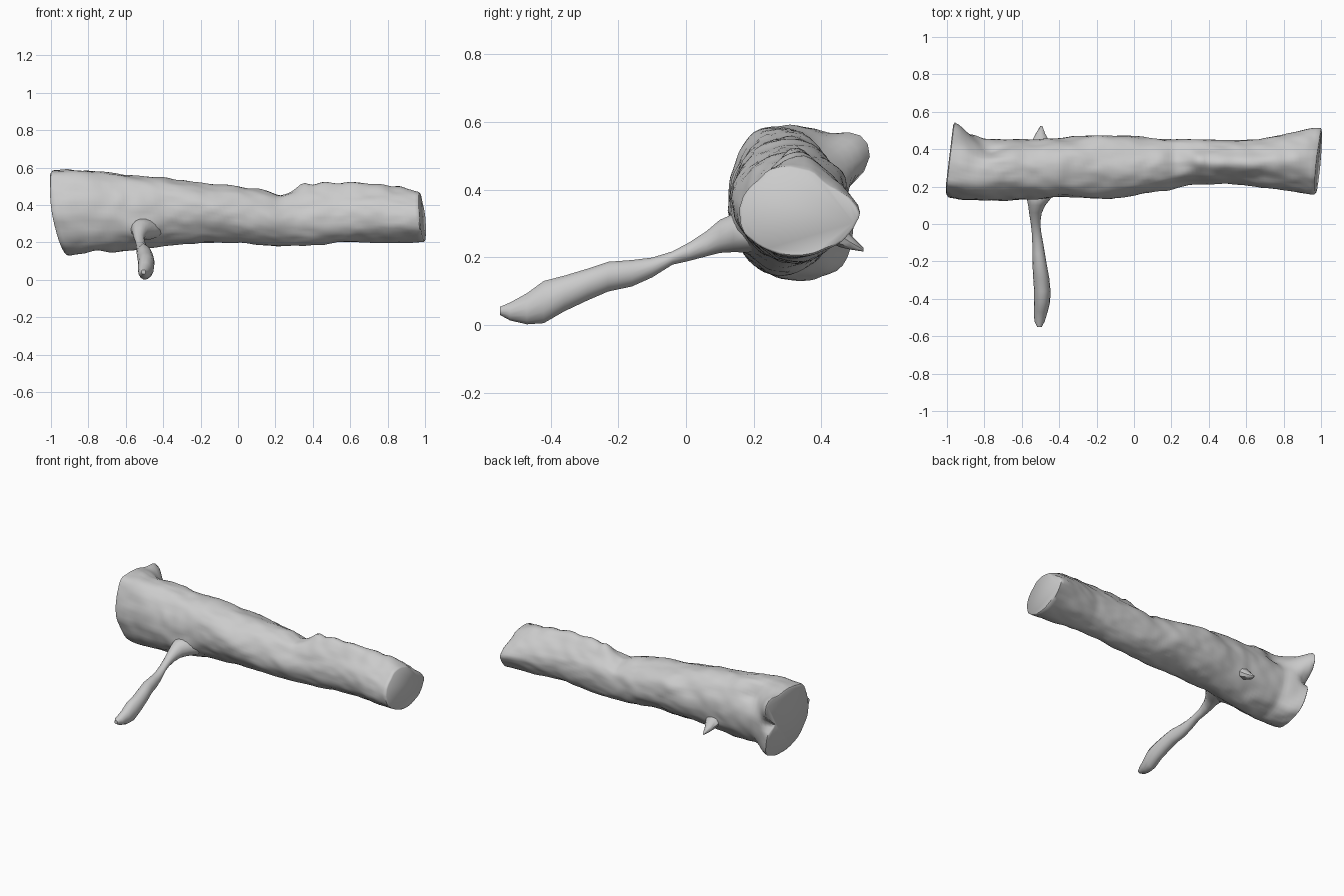
import bpy, bmesh, math
from mathutils import Vector, noise

cube = bpy.data.objects.get("Cube")
if cube:
    bpy.data.objects.remove(cube, do_unlink=True)

bark = bpy.data.materials.new("grey_bark")
bark.use_nodes = True
bark.diffuse_color = (0.6, 0.6, 0.6, 1)
bark.node_tree.nodes["Principled BSDF"].inputs["Base Color"].default_value = (0.6, 0.6, 0.6, 1)


def loft(name, rings, angle):
    """Skin closed rings of equal length and cap both ends."""
    bm = bmesh.new()
    loops = [[bm.verts.new(p) for p in ring] for ring in rings]
    n = len(loops[0])
    for a, b in zip(loops, loops[1:]):
        for i in range(n):
            bm.faces.new((a[i], a[(i + 1) % n], b[(i + 1) % n], b[i]))
    bm.faces.new(loops[0])
    bm.faces.new(loops[-1])
    bmesh.ops.recalc_face_normals(bm, faces=bm.faces)
    mesh = bpy.data.meshes.new(name)
    bm.to_mesh(mesh)
    bm.free()
    mesh.materials.append(bark)
    obj = bpy.data.objects.new(name, mesh)
    bpy.context.collection.objects.link(obj)
    bpy.ops.object.select_all(action='DESELECT')
    obj.select_set(True)
    bpy.context.view_layer.objects.active = obj
    bpy.ops.object.shade_smooth_by_angle(angle=math.radians(angle))


def sample(table, x):
    for a, b in zip(table, table[1:]):
        if x <= b[0]:
            t = max(0, (x - a[0]) / (b[0] - a[0]))
            return [p + (q - p) * t for p, q in zip(a, b)][1:]
    return table[-1][1:]


# Trunk limits: position, front, back, bottom, top
TRUNK = [(-.96, .145, .50, .13, .59), (-.88, .13, .48, .13, .592),
         (-.8, .125, .45, .145, .585), (-.6, .13, .455, .155, .565),
         (-.4, .14, .46, .18, .55), (-.2, .135, .475, .20, .52),
         (0, .15, .465, .20, .50), (.15, .18, .455, .185, .475),
         (.22, .19, .455, .18, .455), (.3, .205, .455, .18, .475),
         (.5, .215, .45, .195, .475), (.65, .20, .45, .205, .475),
         (.8, .18, .475, .20, .475), (.93, .165, .495, .20, .475),
         (.98, .16, .495, .20, .465)]

# Local swellings and hollows: position, angle, length, spread, amount
BUMPS = [(-.97, 31, .08, 19, .46), (-.97, 6, .06, 10, -.36),
         (-.77, 42, .07, 20, -.2), (-.95, -42, .12, 20, .1),
         (-.9, 128, .2, 18, .08), (-.63, 160, .03, 9, .07),
         (-.15, 35, .12, 20, .08), (.35, 88, .04, 20, .22),
         (.45, 92, .09, 22, .33), (.62, 92, .1, 22, .32),
         (.77, 90, .07, 22, .24), (.87, 85, .05, 20, .16),
         (.22, 70, .05, 25, -.08), (.95, 0, .14, 16, .14),
         (1, 50, .06, 22, -.2), (1, 112, .08, 18, .08),
         (.3, 150, .15, 22, -.08), (-.3, 215, .15, 18, -.07),
         (-.52, 212, .06, 16, .13)]


def trunk_point(x, deg):
    front, back, low, high = sample(TRUNK, x)
    k = 1.0
    for bx, ba, sx, sa, amount in BUMPS:
        d = (deg - ba + 180) % 360 - 180
        k += amount * math.exp(-((x - bx) / sx) ** 2 - (d / sa) ** 2)
    c, s = math.cos(math.radians(deg)), math.sin(math.radians(deg))
    k += 0.06 * noise.noise(Vector((x * 6, c * 1.6, s * 1.6)))
    k += 0.035 * noise.noise(Vector((x * 14, c * 4, s * 4)))
    y, z = (back - front) / 2 * c * k, (high - low) / 2 * s * k
    # Slanted saw cuts at the two ends, the thick one slightly bowed
    left = max(0, min(1, (-.75 - x) / .2))
    right = max(0, min(1, (x - .8) / .18))
    x += left * (.12 * y - .16 * z + .35 * z * z - .014)
    x += right * (.09 * y - .09 * z)
    return Vector((x, (front + back) / 2 + y, (low + high) / 2 + z))


STEPS, SIDES = 90, 56
rings = [[trunk_point(-.955 + 1.935 * i / STEPS, 360 * j / SIDES) for j in range(SIDES)]
         for i in range(STEPS + 1)]


def end_rim(ring, dx):
    """A slightly smaller ring that softens the cut edge."""
    mid = sum(ring, Vector()) / len(ring)
    return [mid + (p - mid) * .96 + Vector((dx, 0, 0)) for p in ring]


rings = [end_rim(rings[0], -.006)] + rings + [end_rim(rings[-1], .006)]
loft("log_trunk", rings, 50)


def limb(name, path, sides, angle):
    """Loft along y from x, y, z, half width and half height."""
    limb_rings = []
    for x, y, z, w, h in path:
        ring = []
        for j in range(sides):
            a = math.tau * j / sides
            ring.append((x + w * math.cos(a), y, z + h * math.sin(a)))
        limb_rings.append(ring)
    loft(name, limb_rings, angle)


# Long side branch reaching forward and down to the ground
limb("side_branch", [
    (-.505, -.55, .042, .012, .012), (-.505, -.52, .04, .028, .027),
    (-.498, -.47, .048, .036, .047), (-.492, -.42, .068, .043, .064),
    (-.49, -.36, .093, .044, .054), (-.496, -.29, .12, .043, .048),
    (-.503, -.23, .143, .039, .045), (-.51, -.16, .153, .034, .04),
    (-.515, -.1, .17, .029, .03), (-.522, -.04, .198, .025, .02),
    (-.527, .01, .217, .026, .028), (-.527, .06, .24, .034, .038),
    (-.52, .10, .262, .046, .05), (-.508, .14, .272, .066, .058),
    (-.495, .18, .268, .09, .055), (-.49, .24, .27, .11, .05)], 14, 60)

# Broken twig on the back
limb("back_twig", [(-.5, .41, .30, .06, .05), (-.5, .455, .265, .04, .035),
                   (-.5, .485, .245, .024, .022), (-.495, .525, .222, .005, .005)], 8, 50)
